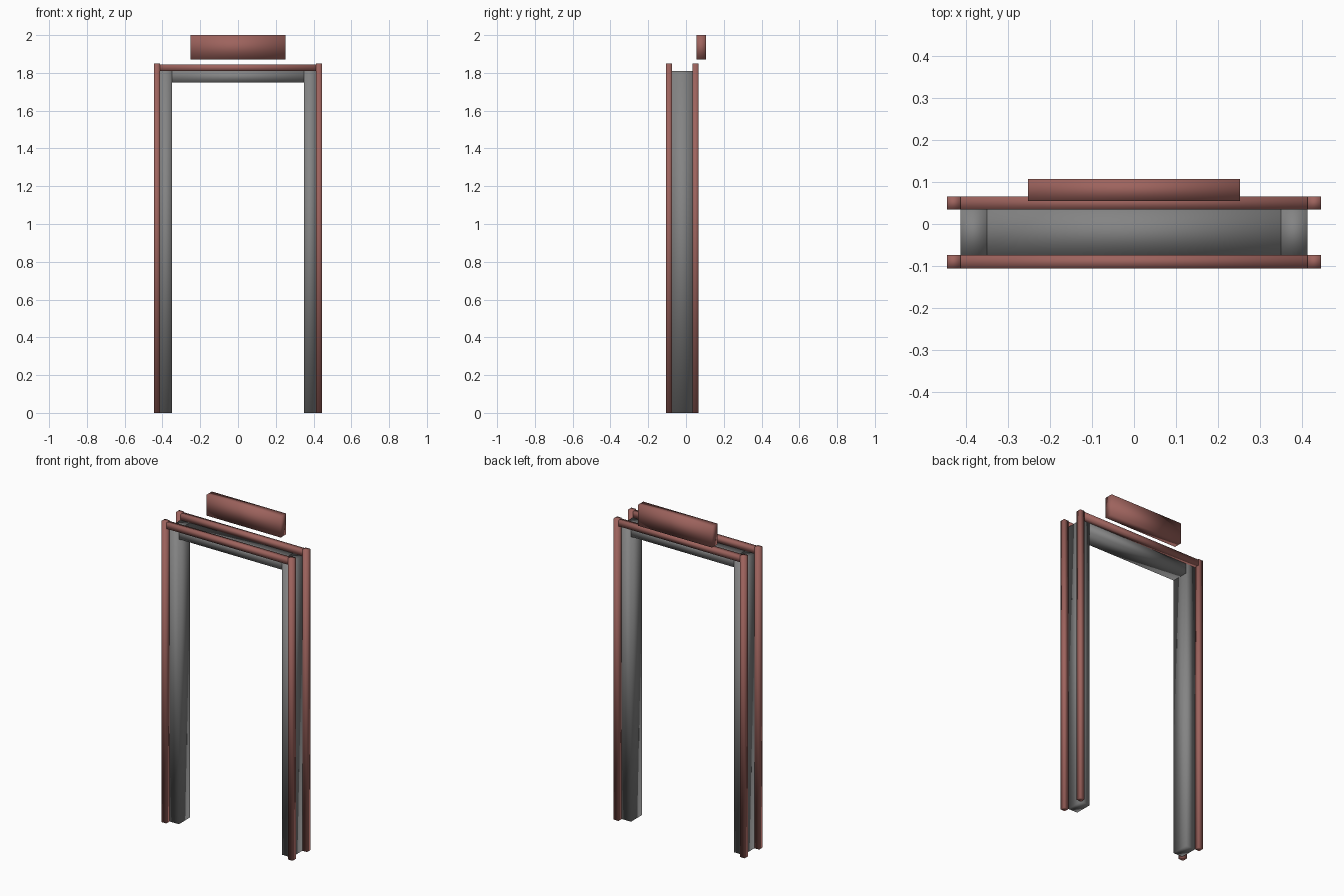
import bpy
import bmesh

if "Cube" in bpy.data.objects:
    bpy.data.objects.remove(bpy.data.objects["Cube"])


def material(name, color):
    mat = bpy.data.materials.new(name)
    mat.diffuse_color = (*color, 1)
    mat.use_nodes = True
    mat.node_tree.nodes["Principled BSDF"].inputs["Base Color"].default_value = mat.diffuse_color
    return mat


red = material("red_trim", (0.34, 0.125, 0.11))
grey = material("dark_grey", (0.23, 0.23, 0.23))


def box(name, x, y, z, mat):
    """Smooth-shaded box from (min, max) ranges on each axis."""
    bm = bmesh.new()
    bmesh.ops.create_cube(bm, size=1)
    for v in bm.verts:
        v.co = [r[1] if c > 0 else r[0] for c, r in zip(v.co, (x, y, z))]
    for f in bm.faces:
        f.smooth = True
    mesh = bpy.data.meshes.new(name)
    bm.to_mesh(mesh)
    bm.free()
    mesh.materials.append(mat)
    obj = bpy.data.objects.new(name, mesh)
    bpy.context.collection.objects.link(obj)


INNER, OUTER, EDGE = 0.35, 0.413, 0.445   # half widths of the doorway
FRONT, BACK, RAIL = -0.074, 0.034, 0.032  # panel depth and trim thickness
PANEL_TOP, TRIM_TOP = 1.81, 1.85

# Grey jambs and lintel
for side, s in (("left", -1), ("right", 1)):
    box(f"{side}_jamb", sorted((s * INNER, s * OUTER)), (FRONT, BACK), (0, PANEL_TOP), grey)
box("lintel", (-INNER, INNER), (FRONT, BACK), (1.75, PANEL_TOP), grey)

# Red trim around the front and back openings
for face, y in (("front", (FRONT - RAIL, FRONT)), ("back", (BACK, BACK + RAIL))):
    for side, s in (("left", -1), ("right", 1)):
        box(f"{face}_{side}_trim_post", sorted((s * OUTER, s * EDGE)), y, (0, TRIM_TOP), red)
    box(f"{face}_top_trim", (-OUTER, OUTER), y, (PANEL_TOP, 1.845), red)

# Sign board above the door
box("sign_board", (-0.252, 0.252), (0.055, 0.107), (1.872, 2.0), red)
